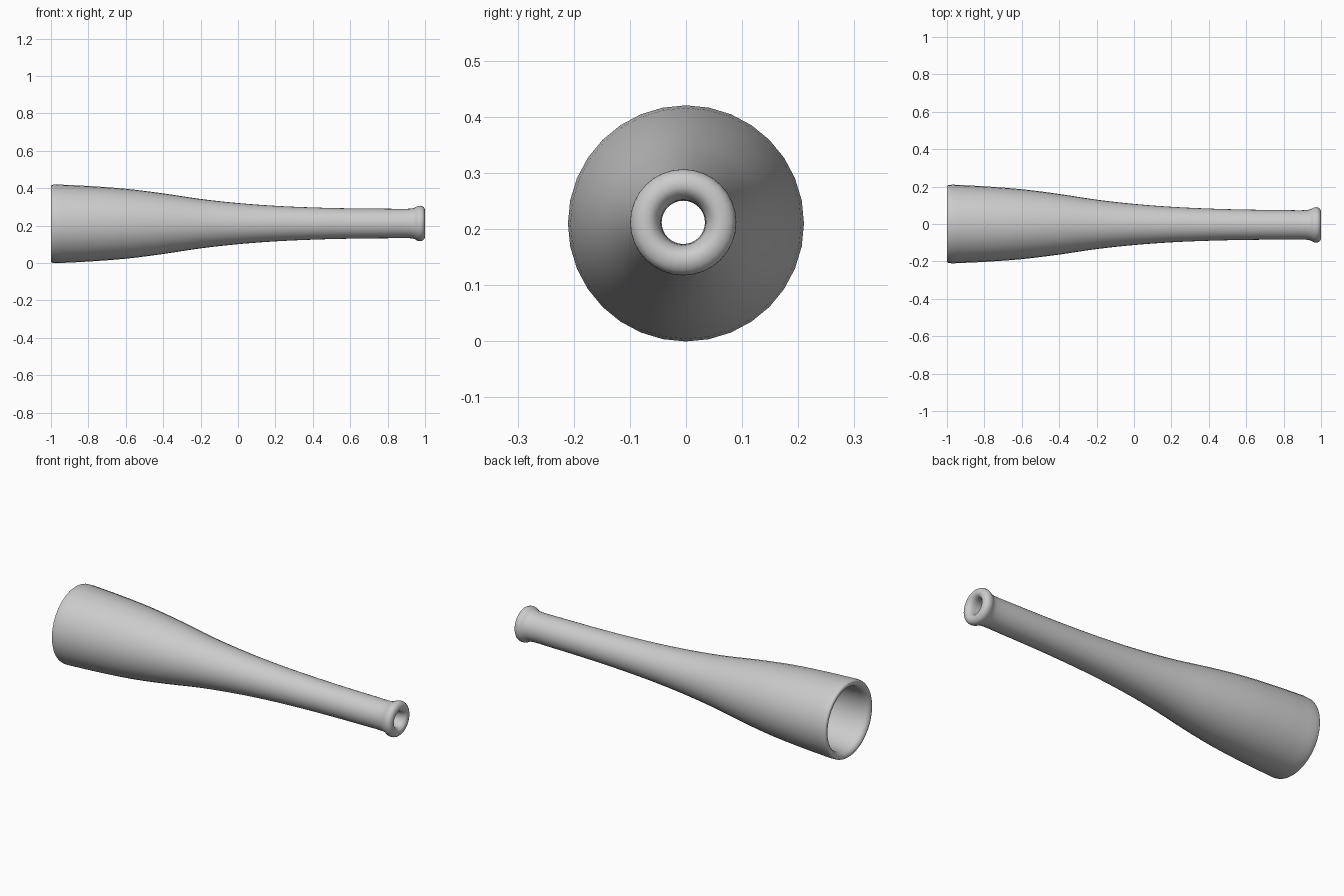
import bpy, bmesh
from math import sin, cos, pi
from mathutils import Vector

if "Cube" in bpy.data.objects:
    bpy.data.objects.remove(bpy.data.objects["Cube"])

SIDES = 32

# closed profile (x, radius): outer wall, lip at the narrow end, bore, wide rim
profile = [
    (-0.99, 0.209), (-0.9, 0.207), (-0.8, 0.202), (-0.6, 0.187), (-0.4, 0.162),
    (-0.2, 0.132), (0.0, 0.110), (0.2, 0.095), (0.4, 0.086), (0.6, 0.081),
    (0.8, 0.079), (0.92, 0.079), (0.945, 0.084), (0.962, 0.093), (0.98, 0.094),
    (0.993, 0.087), (1.0, 0.072), (0.998, 0.057), (0.985, 0.045), (0.96, 0.040),
    (0.8, 0.040), (0.6, 0.043), (0.4, 0.048), (0.2, 0.057), (0.0, 0.072),
    (-0.2, 0.094), (-0.4, 0.124), (-0.6, 0.149), (-0.8, 0.164), (-0.96, 0.170),
    (-0.985, 0.175), (-0.997, 0.186), (-1.0, 0.196), (-0.998, 0.204),
]


def smooth_loop(pts, steps):
    """Centripetal Catmull-Rom through a closed loop of points."""
    pts = [Vector(p) for p in pts]
    n, out = len(pts), []
    for i in range(n):
        p = [pts[(i + k - 1) % n] for k in range(4)]
        t = [0.0]
        for k in range(3):
            t.append(t[-1] + (p[k + 1] - p[k]).length ** 0.5)
        for s in range(steps):
            u = t[1] + (t[2] - t[1]) * s / steps
            a = [p[k].lerp(p[k + 1], (u - t[k]) / (t[k + 1] - t[k])) for k in range(3)]
            b = [a[k].lerp(a[k + 1], (u - t[k]) / (t[k + 2] - t[k])) for k in range(2)]
            out.append(b[0].lerp(b[1], (u - t[1]) / (t[2] - t[1])))
    return out


# hollow tapered tube, turned around a very slightly tilted axis
bm = bmesh.new()
rings = []
for x, r in smooth_loop(profile, 3):
    t = (x + 1) / 2
    cy, cz = -0.005 * t, 0.21 + 0.002 * t
    rings.append([bm.verts.new((x, cy + r * cos(2 * pi * k / SIDES),
                                cz + r * sin(2 * pi * k / SIDES)))
                  for k in range(SIDES)])
for i, a in enumerate(rings):
    b = rings[(i + 1) % len(rings)]
    for k in range(SIDES):
        j = (k + 1) % SIDES
        bm.faces.new((a[k], a[j], b[j], b[k])).smooth = True
bmesh.ops.recalc_face_normals(bm, faces=bm.faces)
mesh = bpy.data.meshes.new("tapered_tube")
bm.to_mesh(mesh)
bm.free()
tube = bpy.data.objects.new("tapered_tube", mesh)
bpy.context.collection.objects.link(tube)
